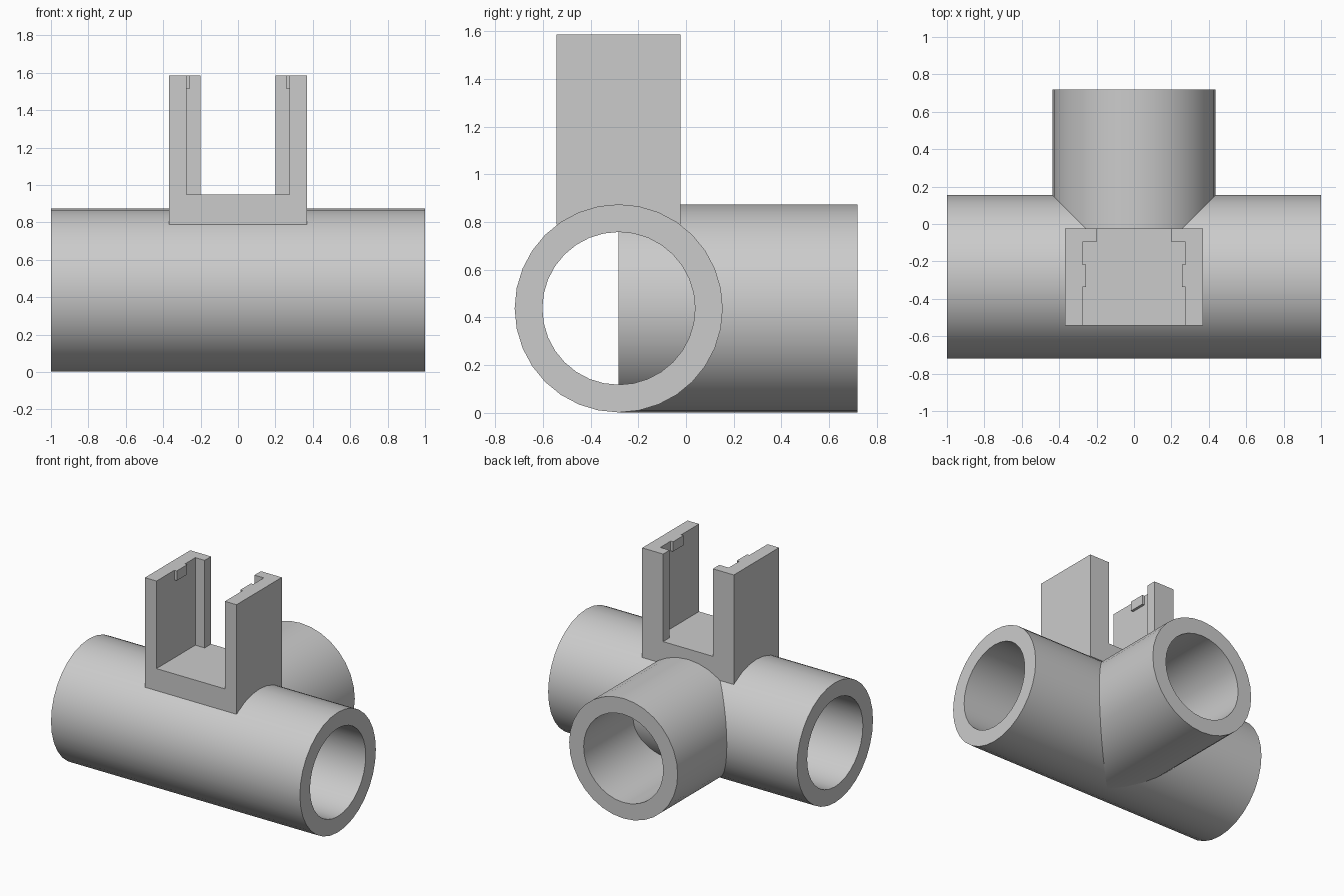
import bpy, bmesh, math
from mathutils import Matrix, Vector

cube = bpy.data.objects.get("Cube")
if cube:
    bpy.data.objects.remove(cube, do_unlink=True)

grey = bpy.data.materials.new("plain grey")
grey.use_nodes = True
grey.diffuse_color = (0.6, 0.6, 0.6, 1)
grey.node_tree.nodes["Principled BSDF"].inputs["Base Color"].default_value = (0.6, 0.6, 0.6, 1)

SEGMENTS = 32
OUTER, INNER = 0.436, 0.32
AXIS_Y, AXIS_Z = -0.282, 0.438


def add_object(name, bm):
    bmesh.ops.recalc_face_normals(bm, faces=bm.faces)
    mesh = bpy.data.meshes.new(name)
    bm.to_mesh(mesh)
    bm.free()
    mesh.materials.append(grey)
    obj = bpy.data.objects.new(name, mesh)
    bpy.context.collection.objects.link(obj)
    return obj


def prism(name, outline, bottom, top):
    """Extrude an xy outline between two heights."""
    bm = bmesh.new()
    face = bm.faces.new([bm.verts.new((x, y, bottom)) for x, y in outline])
    grown = bmesh.ops.extrude_face_region(bm, geom=[face])["geom"]
    verts = [v for v in grown if isinstance(v, bmesh.types.BMVert)]
    bmesh.ops.translate(bm, verts=verts, vec=(0, 0, top - bottom))
    return add_object(name, bm)


def box(name, x0, x1, y0, y1, z0, z1):
    return prism(name, [(x0, y0), (x1, y0), (x1, y1), (x0, y1)], z0, z1)


def tube(name, start, end, turn):
    """Spin a wall section about local z, then lay the tube along its axis."""
    bm = bmesh.new()
    section = [(OUTER, start), (OUTER, end), (INNER, end), (INNER, start)]
    verts = [bm.verts.new((r, 0, h)) for r, h in section]
    edges = [bm.edges.new((verts[i], verts[(i + 1) % 4])) for i in range(4)]
    bmesh.ops.spin(bm, geom=verts + edges, cent=(0, 0, 0), axis=(0, 0, 1),
                   angle=math.tau, steps=SEGMENTS)
    bmesh.ops.remove_doubles(bm, verts=bm.verts, dist=0.0001)
    place = Matrix.Translation(Vector((0, AXIS_Y, AXIS_Z))) @ turn
    bmesh.ops.transform(bm, matrix=place, verts=bm.verts)
    obj = add_object(name, bm)
    bpy.ops.object.select_all(action='DESELECT')
    obj.select_set(True)
    bpy.context.view_layer.objects.active = obj
    bpy.ops.object.shade_smooth_by_angle(angle=math.radians(30))
    return obj


# Through pipe, and the branch that starts at its axis and runs backwards
tube("main_pipe", -1, 1, Matrix.Rotation(math.pi / 2, 4, 'Y'))
tube("branch_pipe", 0, 1, Matrix.Rotation(-math.pi / 2, 4, 'X'))

# Saddle block with two upright arms
HALF, FRONT, BACK = 0.368, -0.543, -0.023
WALL, LIP, LIP_Y = 0.275, 0.2, -0.097
FLOOR, TOP = 0.95, 1.586
box("bracket_base", -HALF, HALF, FRONT, BACK, 0.79, FLOOR)

for side, s in (("left", 1), ("right", -1)):
    # Arm with a lip along its back edge
    outline = [(HALF, FRONT), (HALF, BACK), (LIP, BACK), (LIP, LIP_Y),
               (WALL, LIP_Y), (WALL, FRONT)]
    prism(side + "_arm", [(s * x, y) for x, y in outline], FLOOR, TOP)
    # Small catch at the top of the inner wall
    box(side + "_catch", s * 0.256, s * WALL, -0.337, -0.217, 1.515, TOP)
